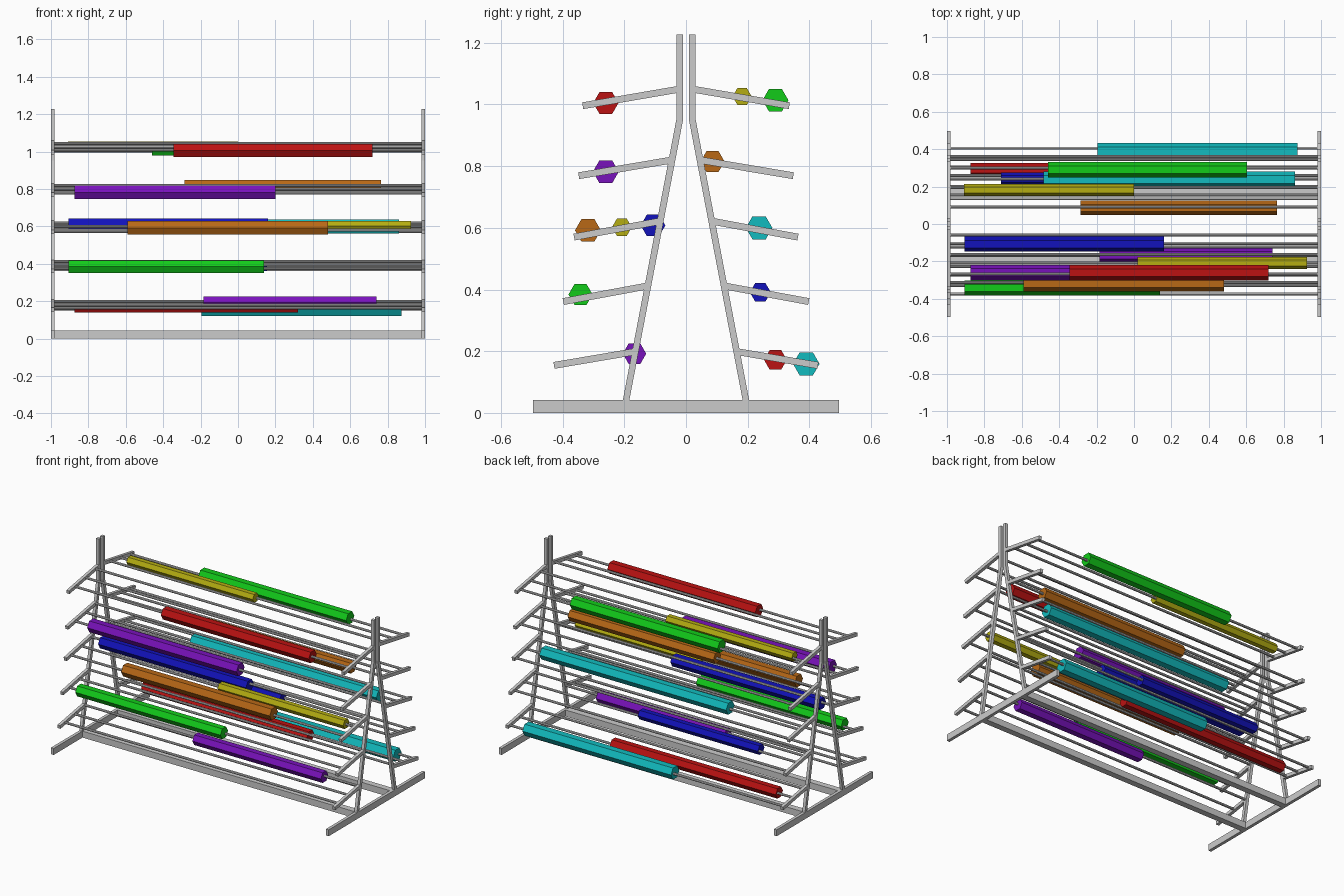
import bpy, bmesh, math
from mathutils import Vector

if "Cube" in bpy.data.objects:
    bpy.data.objects.remove(bpy.data.objects["Cube"])


def prism(name, profile, x0, x1, mat=None):
    """Extrude a (y, z) profile along x."""
    bm = bmesh.new()
    face = bm.faces.new([bm.verts.new((x0, y, z)) for y, z in profile])
    ext = bmesh.ops.extrude_face_region(bm, geom=[face])
    moved = [v for v in ext["geom"] if isinstance(v, bmesh.types.BMVert)]
    bmesh.ops.translate(bm, verts=moved, vec=(x1 - x0, 0, 0))
    bmesh.ops.recalc_face_normals(bm, faces=bm.faces)
    mesh = bpy.data.meshes.new(name)
    bm.to_mesh(mesh)
    bm.free()
    obj = bpy.data.objects.new(name, mesh)
    bpy.context.collection.objects.link(obj)
    if mat:
        mesh.materials.append(mat)
    return obj


def ngon(y, z, r, n):
    return [(y + r * math.cos(2 * math.pi * i / n),
             z + r * math.sin(2 * math.pi * i / n)) for i in range(n)]


def rect(y0, y1, z0, z1):
    return [(y0, z0), (y1, z0), (y1, z1), (y0, z1)]


def bar(a, b, width):
    """Profile of a slanted bar between two (y, z) points."""
    a, b = Vector(a), Vector(b)
    d = (b - a).normalized()
    n = Vector((-d.y, d.x)) * width / 2
    return [tuple(p) for p in (a + n, b + n, b - n, a - n)]


def colour(name, rgb):
    m = bpy.data.materials.new(name)
    m.diffuse_color = (*rgb, 1)
    m.use_nodes = True
    m.node_tree.nodes["Principled BSDF"].inputs["Base Color"].default_value = m.diffuse_color
    return m


COLOURS = {
    "red": (0.5, 0.006, 0.006), "green": (0.006, 0.6, 0.01),
    "blue": (0.006, 0.006, 0.5), "purple": (0.19, 0.006, 0.5),
    "yellow": (0.46, 0.42, 0.006), "cyan": (0.006, 0.5, 0.52),
    "orange": (0.48, 0.14, 0.008),
}
MATS = {k: colour(k, v) for k, v in COLOURS.items()}

# Arm levels: start y, start z, tip y, tip z, and the rod positions at the back
LEVELS = [
    (0.020, 1.050, 0.335, 0.996, (0.09, 0.195, 0.30)),
    (0.045, 0.820, 0.348, 0.769, (0.09, 0.195, 0.30)),
    (0.082, 0.622, 0.363, 0.570, (0.135, 0.24, 0.345)),
    (0.122, 0.412, 0.398, 0.361, (0.155, 0.26, 0.36)),
    (0.163, 0.199, 0.428, 0.154, (0.20, 0.305, 0.405)),
]
LEG = [(0.010, 1.227), (0.031, 1.227), (0.031, 0.953),
       (0.205, 0.04), (0.184, 0.04), (0.010, 0.948)]

# End frames: foot, bent legs and sloping arms
for end, x0 in (("left", -1.0), ("right", 0.98)):
    x1 = x0 + 0.02
    prism(f"{end}_foot", rect(-0.496, 0.496, 0, 0.042), x0, x1)
    for side, s in (("front", -1), ("back", 1)):
        prism(f"{end}_{side}_leg", [(s * y, z) for y, z in LEG], x0, x1)
        for i, (y0, z0, y1, z1, _) in enumerate(LEVELS):
            prism(f"{end}_{side}_arm_{i + 1}",
                  bar((s * y0, z0), (s * y1, z1), 0.022), x0, x1)

# Base rails and shelf rods; the front rods sit slightly closer in
for side, s, shift in (("front", -1, 0.032), ("back", 1, 0)):
    yc = s * 0.18
    prism(f"{side}_base_rail", rect(yc - 0.02, yc + 0.02, 0, 0.042), -0.98, 0.98)
    for i, (y0, z0, y1, z1, rods) in enumerate(LEVELS):
        for j, y in enumerate(rods):
            y -= shift
            z = z0 + (z1 - z0) * (y - y0) / (y1 - y0)
            prism(f"{side}_rod_{i + 1}_{j + 1}", ngon(s * y, z, 0.008, 8), -0.99, 0.99)

# Hexagonal rolls: colour, x start, x end, y, z, radius
ROLLS = [
    ("yellow", -0.91, 0.0, 0.182, 1.026, 0.031),
    ("green", -0.46, 0.605, 0.29, 1.014, 0.042),
    ("red", -0.345, 0.72, -0.26, 1.005, 0.041),
    ("orange", -0.285, 0.765, 0.086, 0.815, 0.039),
    ("purple", -0.875, 0.2, -0.26, 0.782, 0.042),
    ("orange", -0.59, 0.48, -0.318, 0.592, 0.042),
    ("yellow", 0.02, 0.925, -0.208, 0.602, 0.032),
    ("blue", -0.905, 0.16, -0.107, 0.608, 0.04),
    ("cyan", -0.485, 0.86, 0.237, 0.6, 0.043),
    ("green", -0.905, 0.14, -0.342, 0.384, 0.039),
    ("blue", -0.71, 0.155, 0.241, 0.391, 0.034),
    ("purple", -0.185, 0.74, -0.167, 0.192, 0.038),
    ("red", -0.875, 0.32, 0.29, 0.172, 0.037),
    ("cyan", -0.195, 0.875, 0.39, 0.159, 0.043),
]
for i, (c, x0, x1, y, z, r) in enumerate(ROLLS):
    prism(f"{c}_roll_{i + 1}", ngon(y, z, r, 6), x0, x1, MATS[c])
